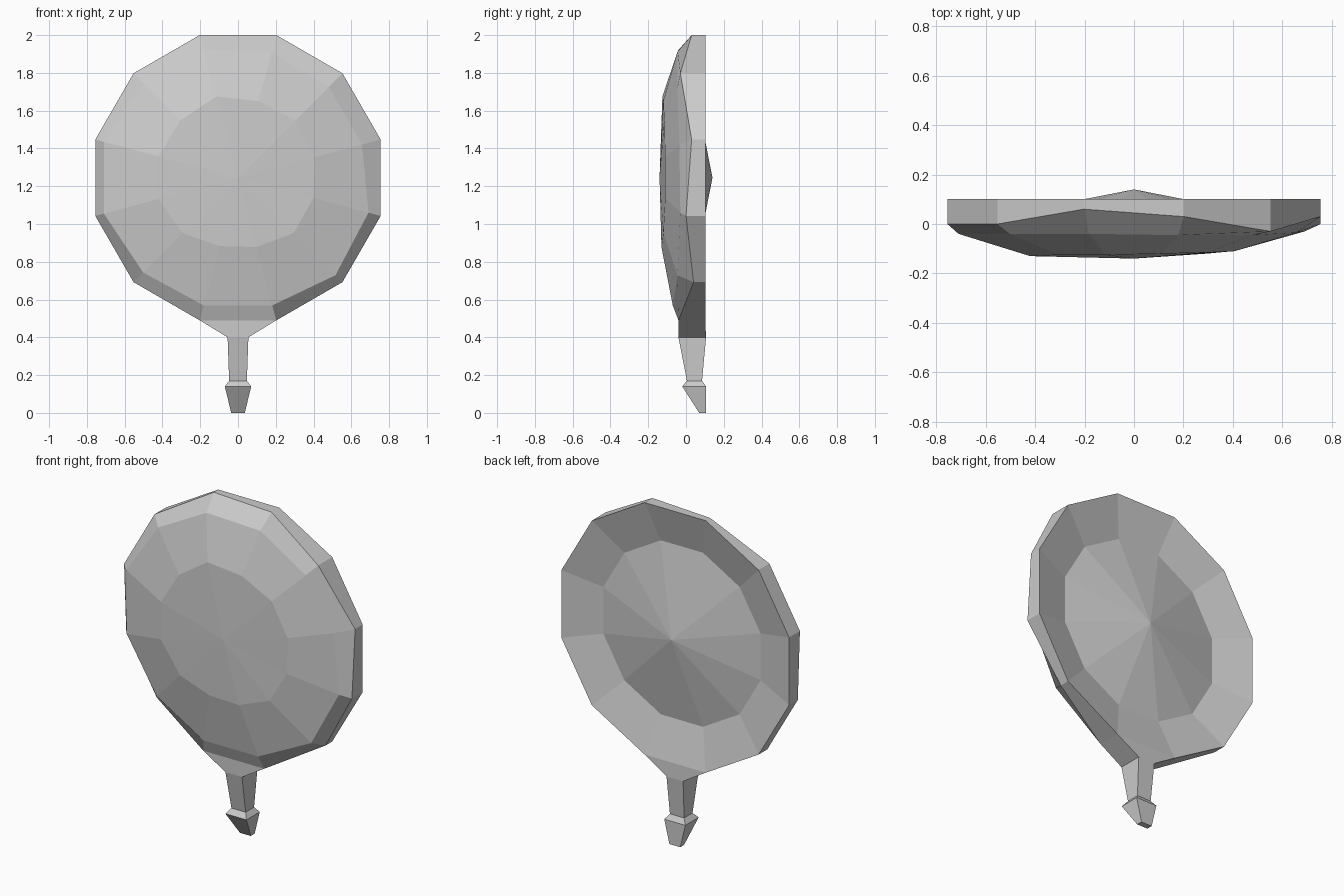
import bpy, bmesh, math

cube = bpy.data.objects.get("Cube")
if cube:
    bpy.data.objects.remove(cube, do_unlink=True)

grey = bpy.data.materials.new("plain grey")
grey.diffuse_color = (0.6, 0.6, 0.6, 1)
grey.use_nodes = True
grey.node_tree.nodes["Principled BSDF"].inputs["Base Color"].default_value = (0.6, 0.6, 0.6, 1)

SIDES = 12
CENTRE_Z = 1.245


def finish(bm, name):
    bmesh.ops.recalc_face_normals(bm, faces=bm.faces)
    mesh = bpy.data.meshes.new(name)
    bm.to_mesh(mesh)
    bm.free()
    mesh.materials.append(grey)
    obj = bpy.data.objects.new(name, mesh)
    bpy.context.collection.objects.link(obj)
    return obj


def bridge(bm, a, b, skip=()):
    n = len(a)
    for i in range(n):
        if i not in skip:
            j = (i + 1) % n
            bm.faces.new((a[i], a[j], b[j], b[i]))


def disc_ring(bm, radii, depths):
    """Twelve-sided ring facing y; radius and depth are given per corner."""
    verts = []
    for i in range(SIDES):
        a = math.radians(15 + 30 * i)
        r = radii[i]
        verts.append(bm.verts.new((r * math.cos(a), depths[i], CENTRE_Z + r * math.sin(a))))
    return verts


def cap(bm, ring, y):
    tip = bm.verts.new((0, y, CENTRE_Z))
    for i in range(SIDES):
        bm.faces.new((ring[i], ring[(i + 1) % SIDES], tip))


# Disc: domed front, hand-cut uneven rim, dished back with a raised centre
bm = bmesh.new()
back_inner = disc_ring(bm, [0.54] * 12, [0.038] * 12)
back_rim = disc_ring(bm, [0.782] * 12, [0.102] * 12)
front_rim = disc_ring(bm, [0.782] * 12,
                      [.03, -.03, .03, .06, 0, 0, .02, .02, -.04, -.04, .04, 0])
bevel = disc_ring(bm, [.68, .68, .69, .70, .71, .735, .735, .71, .70, .70, .73, .715],
                  [-.035, -.045, -.045, -.04, -.04, -.04, -.04, -.055, -.07, -.07, -.045, -.03])
dome = disc_ring(bm, [.42, .43, .42, .445, .43, .435, .435, .415, .375, .38, .415, .415],
                 [-.11, -.115, -.12, -.125, -.125, -.13, -.13, -.13, -.13, -.13, -.12, -.11])
cap(bm, back_inner, 0.14)
bridge(bm, back_inner, back_rim)
bridge(bm, back_rim, front_rim, skip=(8,))   # the handle joins the open side
bridge(bm, front_rim, bevel)
bridge(bm, bevel, dome)
cap(bm, dome, -0.14)
finish(bm, "disc")


def loft(name, sections, close_top):
    """Square tube through (z, half width, front y, back y) sections."""
    bm = bmesh.new()
    rings = []
    for z, hx, y0, y1 in sections:
        rings.append([bm.verts.new(p) for p in
                      ((-hx, y0, z), (hx, y0, z), (hx, y1, z), (-hx, y1, z))])
    for a, b in zip(rings, rings[1:]):
        bridge(bm, a, b)
    bm.faces.new(rings[-1])
    if close_top:
        bm.faces.new(rings[0])
    finish(bm, name)


# Neck flares into the disc; the pommel tapers to its rear edge
loft("handle", [(0.49, 0.2024, -0.04, 0.102), (0.40, 0.055, -0.04, 0.106),
                (0.17, 0.047, 0.005, 0.085)], False)
loft("pommel", [(0.17, 0.047, 0.005, 0.085), (0.14, 0.07, -0.02, 0.106),
                (0.0, 0.036, 0.07, 0.106)], True)
